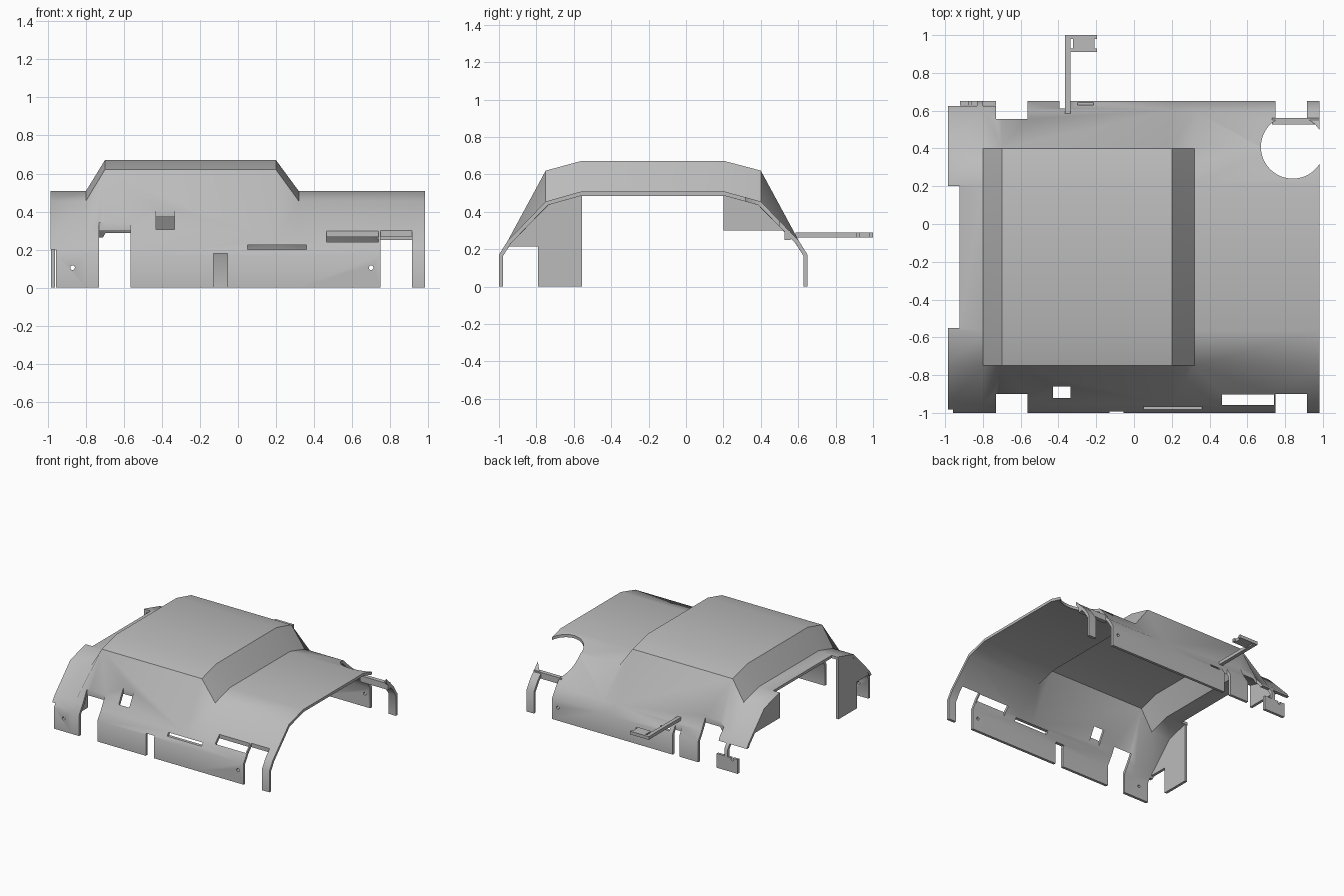
import bpy
import bmesh
import math

old = bpy.data.objects.get("Cube")
if old:
    bpy.data.objects.remove(old)

grey = bpy.data.materials.new("plain_grey")
grey.use_nodes = True
grey.diffuse_color = (0.5, 0.5, 0.5, 1)
grey.node_tree.nodes["Principled BSDF"].inputs["Base Color"].default_value = (0.5, 0.5, 0.5, 1)


def finish(name, bm):
    bmesh.ops.recalc_face_normals(bm, faces=bm.faces)
    mesh = bpy.data.meshes.new(name)
    bm.to_mesh(mesh)
    bm.free()
    mesh.materials.append(grey)
    obj = bpy.data.objects.new(name, mesh)
    bpy.context.collection.objects.link(obj)
    return obj


def box(name, x0, x1, y0, y1, z0, z1):
    bm = bmesh.new()
    bmesh.ops.create_cube(bm, size=1)
    for v in bm.verts:
        v.co.x = x0 if v.co.x < 0 else x1
        v.co.y = y0 if v.co.y < 0 else y1
        v.co.z = z0 if v.co.z < 0 else z1
    return finish(name, bm)


def cylinder(name, x, y, z, radius, depth, along_y=False):
    bm = bmesh.new()
    bmesh.ops.create_cone(bm, cap_ends=True, segments=48, radius1=radius, radius2=radius, depth=depth)
    for v in bm.verts:
        if along_y:
            v.co.y, v.co.z = v.co.z, -v.co.y
        v.co.x += x
        v.co.y += y
        v.co.z += z
    return finish(name, bm)


def side_plate(name, points, x0, x1):
    bm = bmesh.new()
    face = bm.faces.new([bm.verts.new((x0, y, z)) for y, z in points])
    new = bmesh.ops.extrude_face_region(bm, geom=[face])["geom"]
    bmesh.ops.translate(bm, vec=(x1 - x0, 0, 0), verts=[g for g in new if isinstance(g, bmesh.types.BMVert)])
    return finish(name, bm)


def activate(obj):
    bpy.ops.object.select_all(action="DESELECT")
    obj.select_set(True)
    bpy.context.view_layer.objects.active = obj


def cut(target, cutter):
    cutter.hide_render = True
    activate(target)
    mod = target.modifiers.new("cut", "BOOLEAN")
    mod.operation = "DIFFERENCE"
    mod.solver = "EXACT"
    mod.object = cutter
    bpy.ops.object.modifier_apply(modifier=mod.name)
    bpy.data.objects.remove(cutter)


# Shell: cross-sections lofted along x, low at the ends and raised in the middle
def profile(shoulder, top):
    return [(-1, 0), (-1, 0.17), (-0.953, 0.245), (-0.75, shoulder), (-0.565, top),
            (0.21, top), (0.4, shoulder), (0.603, 0.245), (0.65, 0.17), (0.65, 0)]


low, high = profile(0.455, 0.507), profile(0.62, 0.67)
stations = [(-0.985, low), (-0.8, low), (-0.7, high), (0.2, high), (0.32, low), (0.982, low)]
bm = bmesh.new()
rows = [[bm.verts.new((x, y, z)) for y, z in section] for x, section in stations]
for a, b in zip(rows, rows[1:]):
    for i in range(len(a) - 1):
        bm.faces.new((a[i], b[i], b[i + 1], a[i + 1]))
bm.normal_update()
shell = finish("shell", bm)
if max(shell.data.polygons, key=lambda p: p.area).normal.z < 0:
    shell.data.flip_normals()
activate(shell)
solid = shell.modifiers.new("thickness", "SOLIDIFY")
solid.thickness = 0.022
solid.offset = -1
solid.use_even_offset = True
bpy.ops.object.modifier_apply(modifier=solid.name)

# Openings in the shell
openings = [
    (-0.73, -0.565, -1.1, -0.9, -0.1, 0.7),    # front notches
    (0.75, 0.915, -1.1, -0.9, -0.1, 0.7),
    (-0.13, -0.055, -1.1, -0.9, -0.1, 0.18),
    (-0.73, -0.565, 0.555, 0.8, -0.1, 0.7),    # back notches
    (0.75, 0.915, 0.558, 0.8, -0.1, 0.7),
    (-0.395, -0.335, 0.612, 0.8, -0.1, 0.4),
    (-0.43, -0.335, -0.92, -0.86, 0.1, 0.7),   # windows and slots
    (0.05, 0.36, -1.1, -0.9, 0.2, 0.225),
    (0.465, 0.74, -0.957, -0.903, 0.1, 0.5),
    (-0.3, -0.215, 0.6, 0.8, 0.18, 0.2),
    (-1.1, -0.925, -0.55, 0.2, 0.3, 0.8),      # right end trim
    (-1.1, -0.957, -1.1, -0.9, -0.1, 0.2),
    (-1.1, -0.92, 0.58, 0.8, -0.1, 0.21),
    (-0.95, -0.83, 0.58, 0.8, 0.115, 0.21),
    (-0.8, -0.7, 0.58, 0.8, 0.115, 0.21),
]
for bounds in openings:
    cut(shell, box("cutter", *bounds))
cut(shell, cylinder("cutter", 0.84, 0.408, 0.4, 0.168, 0.7))
for x in (-0.87, 0.7):
    cut(shell, cylinder("cutter", x, 0, 0.105, 0.012, 3, True))
activate(shell)
bpy.ops.object.shade_smooth_by_angle(angle=math.radians(40))

# Strap behind the round opening
box("back_strap", 0.73, 0.982, 0.526, 0.56, 0.25, 0.3)

# Hanging walls at the right end
side_plate("front_end_wall", [(-0.555, 0), (-0.555, 0.495), (-0.575, 0.495), (-0.745, 0.443),
                              (-0.94, 0.245), (-0.96, 0.215), (-0.79, 0.215), (-0.79, 0)], -0.984, -0.962)
side_plate("back_end_wall", [(0.2, 0.3), (0.2, 0.495), (0.22, 0.495), (0.395, 0.443), (0.53, 0.3)],
           -0.984, -0.962)

# Bracket arm with a slotted end plate
box("bracket_arm", -0.365, -0.335, 0.585, 0.915, 0.262, 0.288)
plate = box("bracket_plate", -0.365, -0.195, 0.91, 1, 0.262, 0.288)
for x0, x1 in ((-0.335, -0.322), (-0.21, -0.1)):
    cut(plate, box("cutter", x0, x1, 0.93, 0.98, 0.2, 0.4))
